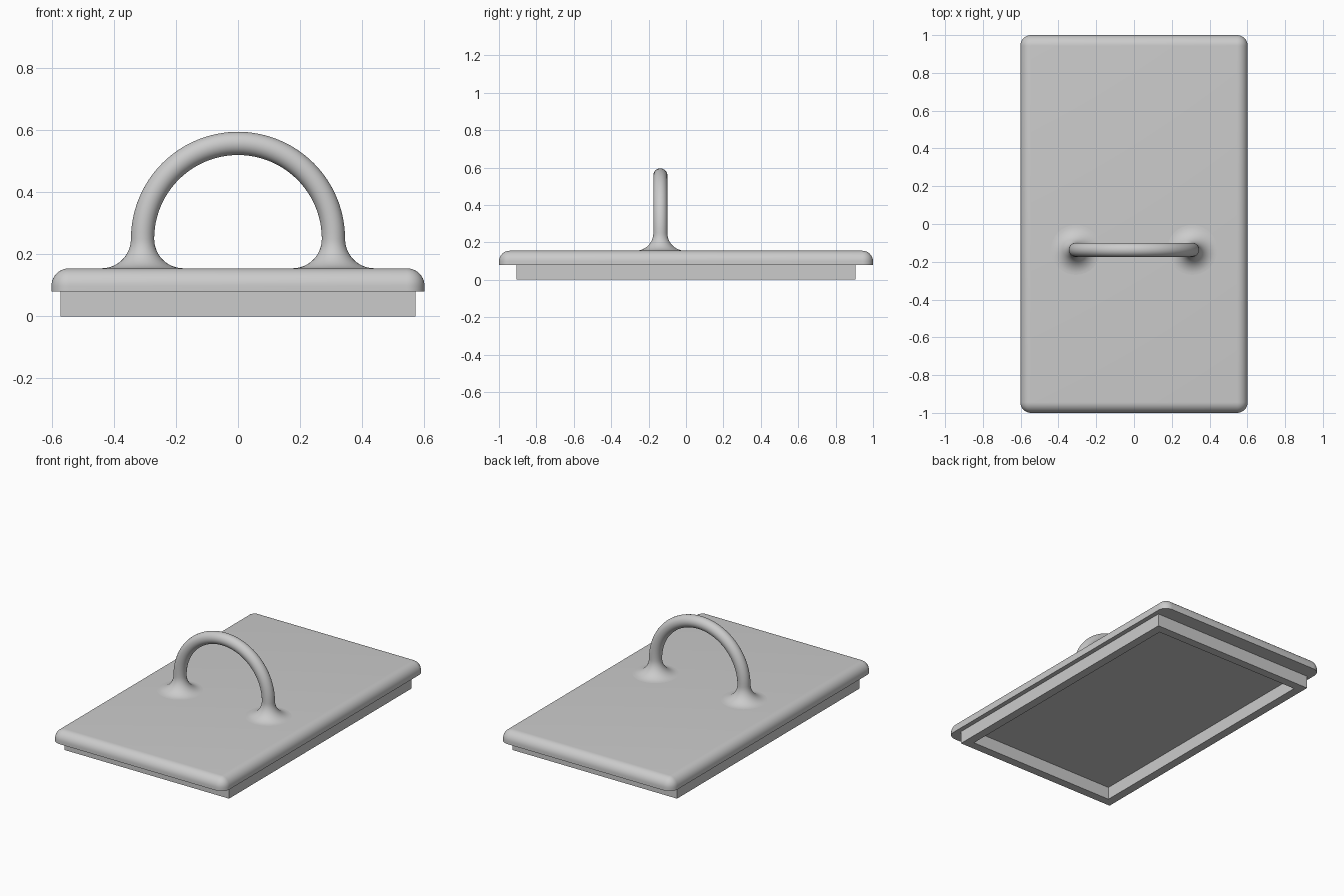
import bpy, bmesh, math
from mathutils import Matrix, Vector

cube = bpy.data.objects.get("Cube")
if cube:
    bpy.data.objects.remove(cube)

grey = bpy.data.materials.new("plain_grey")
grey.use_nodes = True
COLOUR = (0.6, 0.6, 0.6, 1)
grey.diffuse_color = COLOUR
grey.node_tree.nodes["Principled BSDF"].inputs["Base Color"].default_value = COLOUR

SEAT = 0.08       # underside of the lid plate
TOP = 0.155       # top surface of the lid plate


def finish(bm, name, smooth=True):
    bmesh.ops.recalc_face_normals(bm, faces=bm.faces)
    mesh = bpy.data.meshes.new(name)
    bm.to_mesh(mesh)
    bm.free()
    mesh.materials.append(grey)
    obj = bpy.data.objects.new(name, mesh)
    bpy.context.collection.objects.link(obj)
    if smooth:
        bpy.ops.object.select_all(action="DESELECT")
        obj.select_set(True)
        bpy.context.view_layer.objects.active = obj
        bpy.ops.object.shade_smooth_by_angle(angle=math.radians(35))
    return obj


def box(size, low, high):
    bm = bmesh.new()
    place = Matrix.Translation((0, 0, (low + high) / 2))
    place = place @ Matrix.Diagonal((*size, high - low, 1))
    bmesh.ops.create_cube(bm, size=1, matrix=place)
    return bm


# Lid plate: every edge rounded except those around the underside
bm = box((1.204, 2.0), SEAT, TOP)
rounded = [e for e in bm.edges if max(v.co.z for v in e.verts) > SEAT + 0.01]
bmesh.ops.bevel(bm, geom=rounded, offset=0.057, segments=10, profile=0.5,
                affect="EDGES")
finish(bm, "lid_plate")

# Locating rim: a rectangular frame, open in the middle
bm = box((1.146, 1.815), 0, SEAT)
caps = [f for f in bm.faces if abs(f.normal.z) > 0.5]
inset = bmesh.ops.inset_individual(bm, faces=caps, thickness=0.077)
loops = [e for f in caps for e in f.edges]
bmesh.ops.delete(bm, geom=caps, context="FACES_ONLY")
bmesh.ops.bridge_loops(bm, edges=loops)
finish(bm, "locating_rim", smooth=False)

# Handle: a round bar bent into a half circle, flaring out at both feet
BEND, BAR, HANDLE_Y = 0.308, 0.0375, -0.137
FLARE = 0.095
SIDES, STEPS, FLARE_STEPS = 32, 48, 12
bend_z = TOP + FLARE


def foot(side):
    """Centre, radius and outward direction of each ring from plate to bend."""
    for i in range(FLARE_STEPS):
        a = math.pi / 2 * i / FLARE_STEPS
        centre = Vector((side * BEND, HANDLE_Y, TOP + FLARE * (1 - math.cos(a))))
        yield centre, BAR + FLARE * (1 - math.sin(a)), Vector((side, 0, 0))


stations = list(foot(1))
for i in range(STEPS + 1):
    a = math.pi * i / STEPS
    out = Vector((math.cos(a), 0, math.sin(a)))
    stations.append((Vector((0, HANDLE_Y, bend_z)) + out * BEND, BAR, out))
stations += reversed(list(foot(-1)))

bm = bmesh.new()
rings = []
for centre, radius, out in stations:
    ring = []
    for k in range(SIDES):
        t = math.tau * k / SIDES
        offset = out * math.cos(t) + Vector((0, math.sin(t), 0))
        ring.append(bm.verts.new(centre + offset * radius))
    rings.append(ring)
for low, high in zip(rings, rings[1:]):
    for k in range(SIDES):
        n = (k + 1) % SIDES
        bm.faces.new((low[k], low[n], high[n], high[k]))
finish(bm, "handle")
